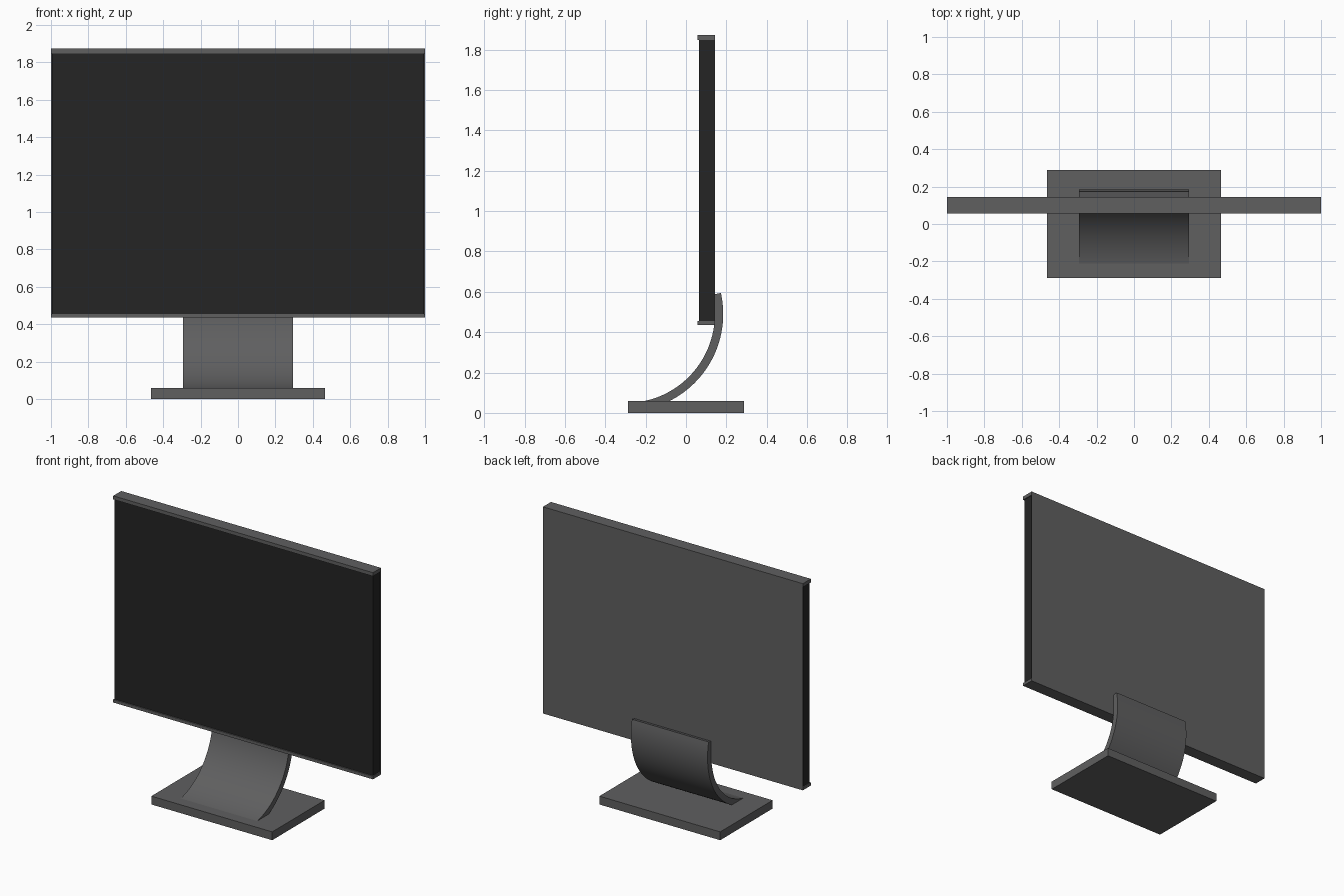
import bpy, math

if "Cube" in bpy.data.objects:
    bpy.data.objects.remove(bpy.data.objects["Cube"])


def material(name, r, g, b):
    m = bpy.data.materials.new(name)
    m.diffuse_color = (r, g, b, 1)
    m.use_nodes = True
    m.node_tree.nodes["Principled BSDF"].inputs["Base Color"].default_value = m.diffuse_color
    return m


grey = material("dark_grey", 0.115, 0.115, 0.117)
black = material("screen_black", 0.018, 0.018, 0.018)


def extrude_x(name, profile, half_width, mat):
    """Solid from a closed (y, z) profile, anticlockwise seen from +x."""
    n = len(profile)
    verts = [(x, y, z) for x in (-half_width, half_width) for y, z in profile]
    faces = [tuple(reversed(range(n))), tuple(range(n, 2 * n))]
    faces += [(i, (i + 1) % n, n + (i + 1) % n, n + i) for i in range(n)]
    mesh = bpy.data.meshes.new(name)
    mesh.from_pydata(verts, [], faces)
    mesh.materials.append(mat)
    obj = bpy.data.objects.new(name, mesh)
    bpy.context.collection.objects.link(obj)
    return obj


def rect(y0, y1, z0, z1):
    return [(y0, z0), (y1, z0), (y1, z1), (y0, z1)]


# Foot plate
extrude_x("base", rect(-0.288, 0.288, 0, 0.058), 0.465, grey)

# Housing: thin back panel with a lip along the top and bottom
F, B, T = 0.056, 0.144, 0.142
extrude_x("housing", [(F, 0.435), (B, 0.435), (B, 1.873), (F, 1.873),
                      (F, 1.848), (T, 1.848), (T, 0.456), (F, 0.456)], 1.0, grey)

# Display slab held between the lips
extrude_x("screen", rect(0.064, T, 0.456, 1.848), 0.994, black)

# Curved stand: a bent strip rising from the base to the back of the housing
cy, cz, r_in, r_out, steps = -0.298, 0.49, 0.441, 0.4824, 32
angles = [math.radians(-80 + 92.5 * i / steps) for i in range(steps + 1)]
arc = [(cy + r_out * math.cos(a), cz + r_out * math.sin(a)) for a in angles]
arc += [(cy + r_in * math.cos(a), cz + r_in * math.sin(a)) for a in reversed(angles)]
stand = extrude_x("stand", arc, 0.295, grey)
bpy.context.view_layer.objects.active = stand
stand.select_set(True)
bpy.ops.object.shade_smooth_by_angle(angle=math.radians(30))
